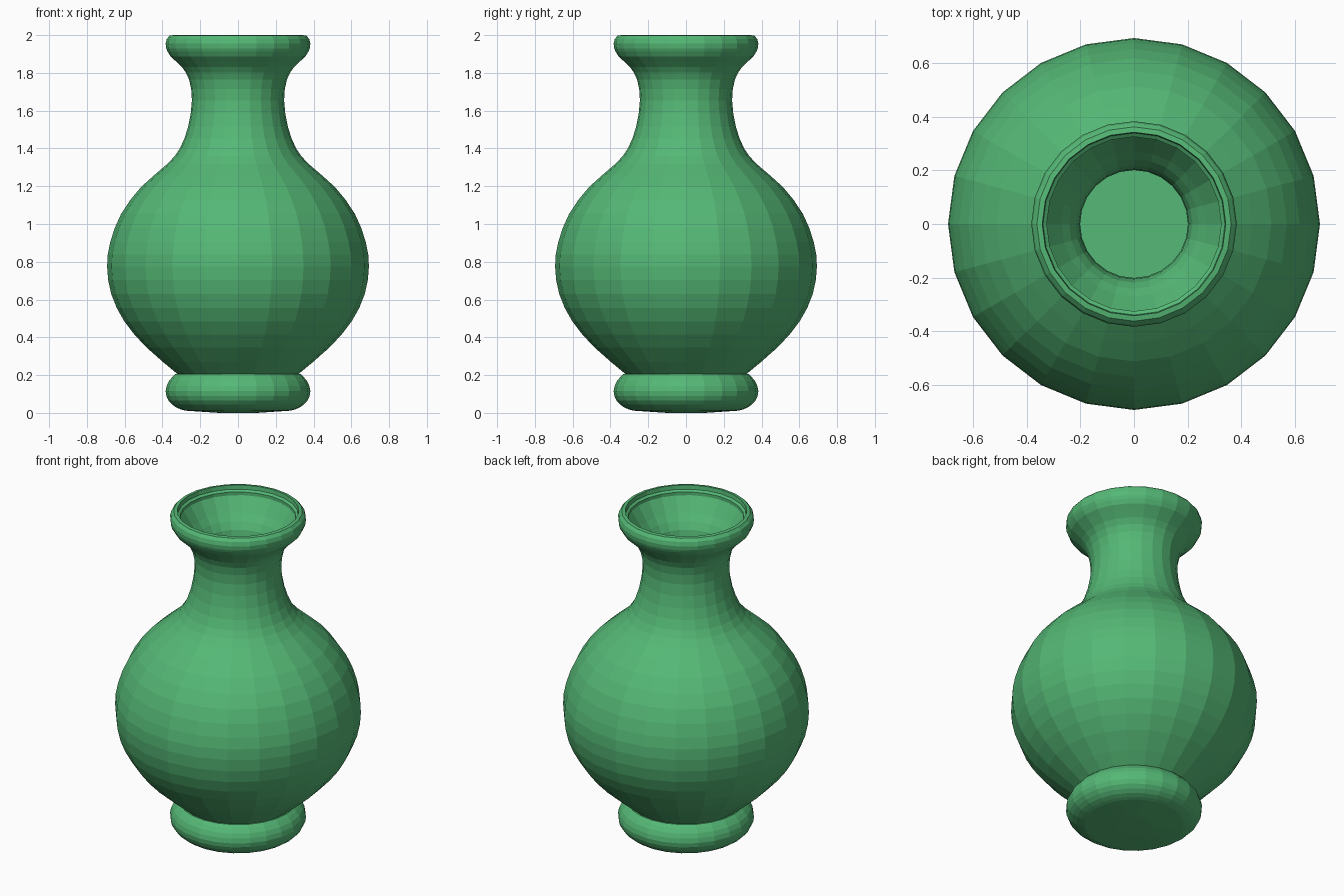
import bpy, bmesh, math
from mathutils import Vector

if "Cube" in bpy.data.objects:
    bpy.data.objects.remove(bpy.data.objects["Cube"])

SIDES = 24

def smooth(points, steps=2):
    """Catmull-Rom refinement of an (r, z) profile."""
    p = [Vector(q) for q in points]
    out = []
    for i in range(len(p) - 1):
        a, b, c, d = p[max(i - 1, 0)], p[i], p[i + 1], p[min(i + 2, len(p) - 1)]
        for s in range(steps):
            t = s / steps
            out.append(0.5 * (2 * b + (c - a) * t + (2 * a - 5 * b + 4 * c - d) * t * t
                              + (3 * b - a - 3 * c + d) * t ** 3))
    return out + [p[-1]]

def lathe(name, profile, mat):
    """Spin a profile and cap its two ends."""
    bm = bmesh.new()
    rings = [[bm.verts.new((r * math.cos(k * math.tau / SIDES),
                            r * math.sin(k * math.tau / SIDES), z))
              for k in range(SIDES)] for r, z in profile]
    for a, b in zip(rings, rings[1:]):
        for k in range(SIDES):
            n = (k + 1) % SIDES
            bm.faces.new((a[k], a[n], b[n], b[k]))
    bm.faces.new(rings[0][::-1])
    bm.faces.new(rings[-1])
    bmesh.ops.recalc_face_normals(bm, faces=bm.faces)
    me = bpy.data.meshes.new(name)
    bm.to_mesh(me)
    bm.free()
    me.materials.append(mat)
    ob = bpy.data.objects.new(name, me)
    bpy.context.collection.objects.link(ob)
    return ob

green = bpy.data.materials.new("green_glaze")
green.diffuse_color = (0.09, 0.48, 0.18, 1)
green.use_nodes = True
green.node_tree.nodes["Principled BSDF"].inputs["Base Color"].default_value = green.diffuse_color

# Foot ring, very slightly domed underneath
foot = [(0.10, 0.0), (0.28, 0.012)] + smooth(
    [(0.28, 0.012), (0.326, 0.028), (0.368, 0.065), (0.383, 0.115),
     (0.366, 0.168), (0.33, 0.207)], 2)[1:]

# Outer belly and neck
body = smooth([(0.322, 0.207), (0.485, 0.347), (0.602, 0.485), (0.671, 0.629),
               (0.693, 0.775), (0.676, 0.905), (0.618, 1.055), (0.512, 1.197),
               (0.374, 1.318), (0.308, 1.40), (0.264, 1.515), (0.244, 1.655),
               (0.259, 1.765), (0.298, 1.832), (0.358, 1.888), (0.38, 1.93)], 2)

# Rolled lip with a small inner step
lip = [(0.383, 1.955), (0.377, 1.98), (0.362, 1.997), (0.342, 2.0),
       (0.339, 1.975), (0.325, 1.965)]

# Inner wall down to the floor
inner = smooth([(0.325, 1.945), (0.27, 1.86), (0.218, 1.78), (0.201, 1.655),
                (0.222, 1.505), (0.268, 1.38), (0.34, 1.285), (0.478, 1.165),
                (0.578, 1.033), (0.632, 0.895), (0.648, 0.775), (0.628, 0.645),
                (0.563, 0.512), (0.453, 0.382), (0.30, 0.25)], 2)

lathe("vase", foot + body + lip + inner, green)
